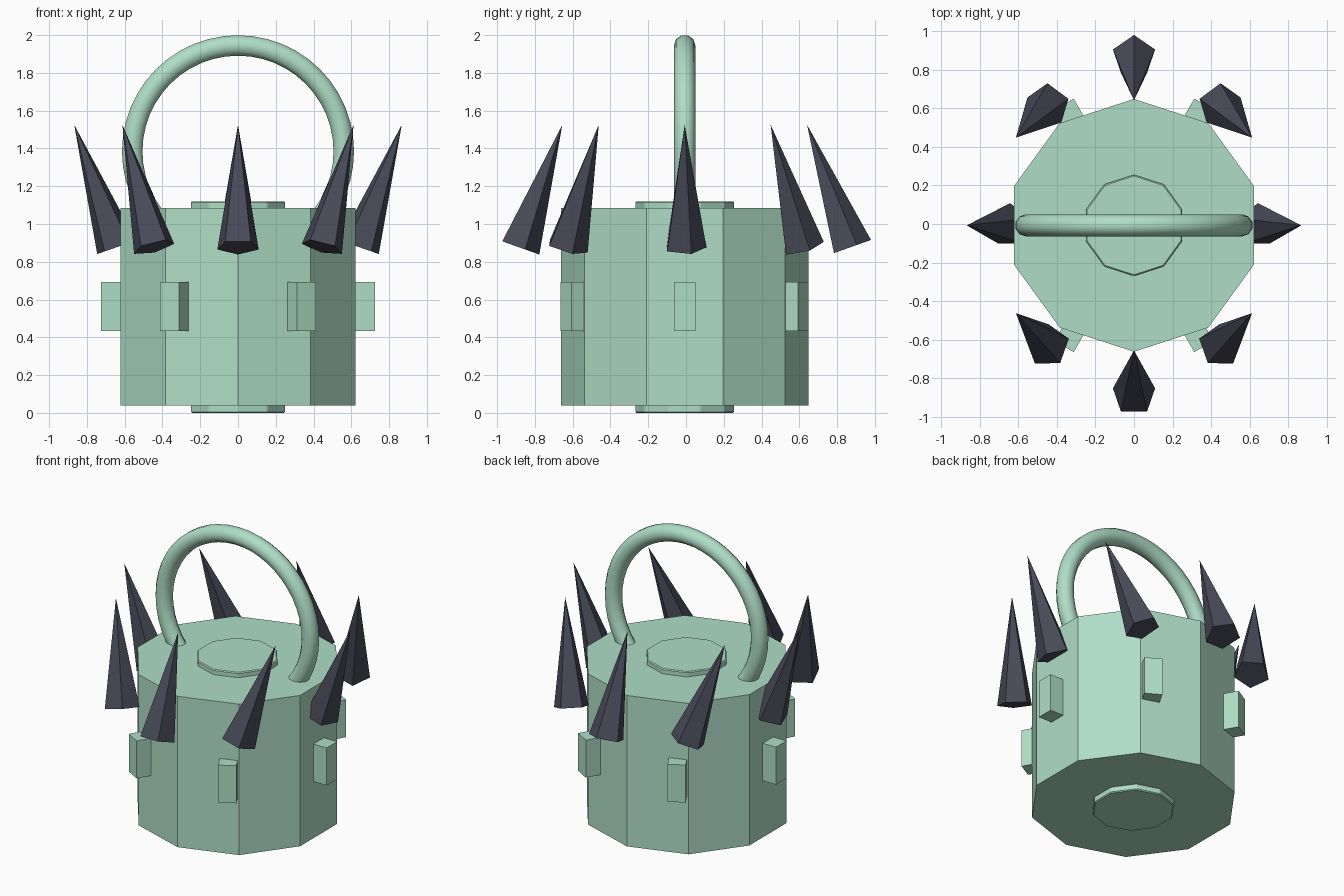
import bpy
import math
from mathutils import Vector

cube = bpy.data.objects.get("Cube")
if cube:
    bpy.data.objects.remove(cube, do_unlink=True)

Y0 = -0.007  # shared centre line in y


def material(name, color):
    m = bpy.data.materials.new(name)
    m.use_nodes = True
    m.diffuse_color = color
    bsdf = next(n for n in m.node_tree.nodes if n.type == 'BSDF_PRINCIPLED')
    bsdf.inputs["Base Color"].default_value = color
    bsdf.inputs["Roughness"].default_value = 0.7
    return m


mint = material("mint green", (0.43, 0.73, 0.565, 1))
slate = material("dark slate", (0.065, 0.069, 0.098, 1))


def finish(name, mat):
    ob = bpy.context.object
    ob.name = name
    ob.data.materials.append(mat)
    return ob


def drum(name, radius, bottom, top):
    bpy.ops.mesh.primitive_cylinder_add(
        vertices=10, radius=radius, depth=top - bottom,
        location=(0, Y0, (top + bottom) / 2))
    return finish(name, mint)


# Ten-sided body with a narrower core showing as a cap at both ends
drum("body", 0.655, 0.04, 1.085)
core = drum("end_caps", 0.2625, 0, 1.12)
bevel = core.modifiers.new("soft_edge", 'BEVEL')
bevel.width = 0.006
bevel.segments = 1

# Arched handle, its ends sunk into the body
curve = bpy.data.curves.new("handle", 'CURVE')
curve.dimensions = '3D'
curve.bevel_depth = 0.057
curve.bevel_resolution = 3
curve.use_fill_caps = True
path = curve.splines.new('POLY')
steps = 36
path.points.add(steps)
for i, p in enumerate(path.points):
    a = math.radians(-45 + 270 * i / steps)
    p.co = (0.56 * math.cos(a), Y0, 1.385 + 0.56 * math.sin(a), 1)
handle = bpy.data.objects.new("handle", curve)
bpy.context.collection.objects.link(handle)
bpy.ops.object.select_all(action='DESELECT')
handle.select_set(True)
bpy.context.view_layer.objects.active = handle
bpy.ops.object.convert(target='MESH')
finish("handle", mint)
bpy.ops.object.shade_smooth_by_angle(angle=math.radians(40))

# Six block lugs around the waist
for i in range(6):
    a = i * math.pi / 3
    bpy.ops.mesh.primitive_cube_add(
        size=1, location=(0.665 * math.cos(a), Y0 + 0.665 * math.sin(a), 0.5625),
        rotation=(0, 0, a))
    bpy.context.object.scale = (0.12, 0.115, 0.26)
    finish(f"lug_{i + 1}", mint)


def spike(name, base, tip):
    base, tip = Vector(base), Vector(tip)
    axis = tip - base
    bpy.ops.mesh.primitive_cone_add(
        vertices=5, radius1=0.115, radius2=0, depth=axis.length,
        location=(base + tip) / 2,
        rotation=Vector((0, 0, 1)).rotation_difference(axis).to_euler())
    finish(name, slate)


# Eight five-sided spikes: they lean inward along y and outward along x
LOW, HIGH = 0.877, 1.525
for s, end in ((-1, "front"), (1, "back")):
    spike(f"{end}_spike", (0, Y0 + s * 0.878, LOW), (0, Y0 + s * 0.648, HIGH))
    for t, side in ((-1, "right"), (1, "left")):
        spike(f"{end}_{side}_spike", (t * 0.445, Y0 + s * 0.625, LOW),
              (t * 0.612, Y0 + s * 0.455, HIGH))
for t, side in ((-1, "right"), (1, "left")):
    spike(f"{side}_spike", (t * 0.642, Y0, LOW), (t * 0.867, Y0, HIGH))
